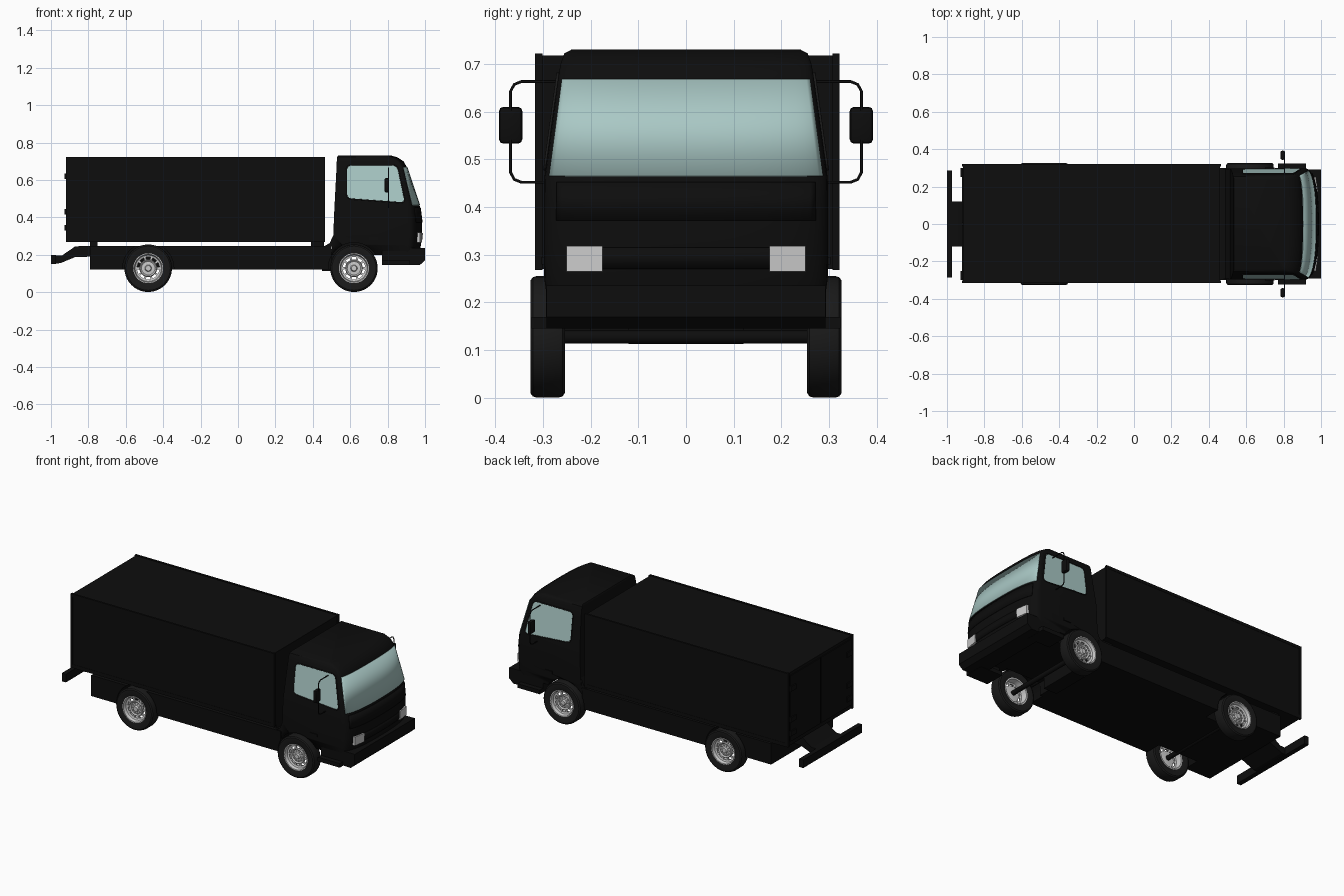
import bpy, bmesh, math
from math import sin, cos, pi, radians

if "Cube" in bpy.data.objects:
    bpy.data.objects.remove(bpy.data.objects["Cube"])


def material(name, rgb):
    m = bpy.data.materials.new(name)
    m.diffuse_color = (*rgb, 1)
    m.use_nodes = True
    m.node_tree.nodes["Principled BSDF"].inputs["Base Color"].default_value = m.diffuse_color
    return m


BLACK = material("black_paint", (0.004, 0.004, 0.004))
RUBBER = material("rubber", (0.01, 0.01, 0.01))
GLASS = material("glass", (0.40, 0.58, 0.56))


def make(name, verts, faces, mat=None, smooth=False, bevel=0, segs=2):
    me = bpy.data.meshes.new(name)
    me.from_pydata(verts, [], faces)
    bm = bmesh.new()
    bm.from_mesh(me)
    bmesh.ops.remove_doubles(bm, verts=bm.verts, dist=1e-6)
    bmesh.ops.recalc_face_normals(bm, faces=bm.faces)
    if bevel:
        bmesh.ops.bevel(bm, geom=bm.edges[:], offset=bevel, segments=segs,
                        profile=0.5, affect='EDGES')
    bm.to_mesh(me)
    bm.free()
    ob = bpy.data.objects.new(name, me)
    bpy.context.collection.objects.link(ob)
    if mat:
        me.materials.append(mat)
    if smooth:
        bpy.ops.object.select_all(action='DESELECT')
        ob.select_set(True)
        bpy.context.view_layer.objects.active = ob
        bpy.ops.object.shade_smooth_by_angle(angle=radians(35))
    return ob


def prism(name, a, b, mat=None, **kw):
    """Solid between two matching outlines."""
    n = len(a)
    faces = [[i, (i + 1) % n, (i + 1) % n + n, i + n] for i in range(n)]
    return make(name, a + b, faces + [list(range(n))[::-1], list(range(n, 2 * n))], mat, **kw)


def side_prism(name, pts, y0, y1, mat=None, **kw):
    return prism(name, [(x, y0, z) for x, z in pts], [(x, y1, z) for x, z in pts], mat, **kw)


def box(name, x0, x1, y0, y1, z0, z1, mat=BLACK, **kw):
    return side_prism(name, [(x0, z0), (x1, z0), (x1, z1), (x0, z1)], y0, y1, mat, **kw)


def lathe(name, profile, centre, mat=None, n=40, side=1):
    """Spin a closed (radius, y) profile round the y axis."""
    cx, cy, cz = centre
    m = len(profile)
    v = [(cx + r * cos(2 * pi * k / n), cy + side * y, cz + r * sin(2 * pi * k / n))
         for k in range(n) for r, y in profile]
    f = [[k * m + j, k * m + (j + 1) % m, (k + 1) % n * m + (j + 1) % m, (k + 1) % n * m + j]
         for k in range(n) for j in range(m)]
    return make(name, v, f, mat, smooth=True)


def rod(name, x, z, r, y0, y1, mat=BLACK, n=20):
    ring = [(x + r * cos(2 * pi * k / n), z + r * sin(2 * pi * k / n)) for k in range(n)]
    return side_prism(name, ring, y0, y1, mat, smooth=True)


def tube(name, pts, r, mat, closed=False):
    cu = bpy.data.curves.new(name, 'CURVE')
    cu.dimensions = '3D'
    cu.bevel_depth, cu.bevel_resolution = r, 2
    sp = cu.splines.new('POLY')
    sp.points.add(len(pts) - 1)
    for p, q in zip(sp.points, pts):
        p.co = (*q, 1)
    sp.use_cyclic_u = closed
    cu.materials.append(mat)
    ob = bpy.data.objects.new(name, cu)
    bpy.context.collection.objects.link(ob)
    bpy.ops.object.select_all(action='DESELECT')
    ob.select_set(True)
    bpy.context.view_layer.objects.active = ob
    bpy.ops.object.convert(target='MESH')


# Cab sections: height, back x, half width, corner x, nose x
SECTIONS = [(.20, .495, .290, .90, .965), (.25, .505, .297, .91, .978),
            (.31, .510, .298, .91, .985), (.40, .513, .298, .91, .983),
            (.46, .516, .297, .905, .972), (.67, .527, .268, .87, .902),
            (.70, .528, .263, .85, .885), (.722, .53, .255, .815, .85),
            (.73, .535, .240, .79, .82)]


def section(z):
    for a, b in zip(SECTIONS, SECTIONS[1:]):
        if z <= b[0]:
            t = (z - a[0]) / (b[0] - a[0])
            return [p + (q - p) * t for p, q in zip(a, b)]


def nose(z, ang, out=0):
    _, _, w, xc, xf = section(z)
    s, c = abs(sin(ang)) ** .8, max(cos(ang), 0) ** .8
    return (xc + (xf - xc) * c + out, math.copysign((w + out) * s, ang), z)


def nose_patch(name, z0, z1, limit, mat, out=.002):
    n = 24
    v = [nose(z, radians(limit) * (2 * k / n - 1), out) for z in (z0, z1) for k in range(n + 1)]
    ob = make(name, v, [[k, k + 1, k + n + 2, k + n + 1] for k in range(n)], mat, smooth=True)
    sol = ob.modifiers.new("thickness", 'SOLIDIFY')
    sol.thickness, sol.offset = .003, 0


# Cab shell
rings = []
for s in SECTIONS:
    arc = [nose(s[0], -pi / 2 + pi * k / 24) for k in range(25)]
    rings.append([(s[1], -s[2], s[0])] + arc + [(s[1], s[2], s[0])])
n = len(rings[0])
faces = [[j * n + i, j * n + (i + 1) % n, (j + 1) * n + (i + 1) % n, (j + 1) * n + i]
         for j in range(len(rings) - 1) for i in range(n)]
faces += [list(range(n)), list(range((len(rings) - 1) * n, len(rings) * n))]
cab = make("cab", [p for r in rings for p in r], faces, BLACK, smooth=True)
nose_patch("windscreen", .465, .668, 72, GLASS)
nose_patch("nose_panel", .372, .452, 62, BLACK)
nose_patch("grille_strip", .27, .315, 34, BLACK)

# Cargo body with trims, rear doors and hinges
box("cargo_box", -.915, .46, -.314, .32, .27, .718)
for s, y in ((-1, -.316), (1, .322)):
    box("roof_trim", -.92, .465, y - s * .012, y, .705, .722)
    box("floor_trim", -.92, .465, y - s * .012, y, .268, .29)
    for x in (-.92, .45):
        box("corner_post", x, x + .015, y - s * .015, y, .268, .722)
    box("rear_door", -.92, -.91, s * .005, s * .295, .295, .70)
    for z in (.345, .43, .62):
        box("door_hinge", -.927, -.915, s * .25, s * .3, z - .015, z + .015)

# Chassis
skirt = box("chassis_skirt", -.79, .50, -.30, .30, .12, .248)
box("front_body_mount", .39, .46, -.28, .28, .245, .272)
box("rear_body_mount", -.79, -.75, -.28, .28, .245, .272)
box("gearbox", .45, .54, -.12, .12, .113, .21)
side_prism("cab_rear_guard", [(.46, .245), (.49, .262), (.512, .31), (.53, .31), (.53, .245)],
           -.295, .295, BLACK)
side_prism("rear_bracket", [(-.78, .248), (-.87, .245), (-.94, .197), (-.985, .197),
                            (-.985, .153), (-.95, .155), (-.87, .188), (-.78, .19)],
           -.12, .12, BLACK)
box("rear_bumper", -1, -.972, -.287, .287, .15, .2)

# Front bumper
side_prism("front_bumper", [(.86, .148), (.972, .145), (1, .17), (1, .236), (.86, .236)],
           -.292, .292, BLACK)

# Rounded outline of a side window
corners = [(.58, .50), (.895, .477), (.852, .68), (.58, .68)]
window = []
for i, p in enumerate(corners):
    ends = []
    for q in (corners[i - 1], corners[(i + 1) % 4]):
        d = math.dist(p, q)
        ends.append([p[k] + (q[k] - p[k]) * .028 / d for k in (0, 1)])
    for t in (0, .25, .5, .75, 1):
        window.append([ends[0][k] * (1 - t) ** 2 + 2 * p[k] * t * (1 - t) + ends[1][k] * t * t
                       for k in (0, 1)])


def cab_side(z):
    return .297 - (z - .46) * .029 / .21


# Parts on both sides of the cab
for s in (-1, 1):
    inner, outer = ([(x, s * (cab_side(z) + o), z) for x, z in window] for o in (-.004, .002))
    prism("side_window", inner, outer, GLASS)
    tube("window_seal", outer, .003, RUBBER, True)
    plan = [(.93, .175), (.983, .175), (.972, .25), (.93, .25)]
    prism("headlight", [(x, s * y, .265) for x, y in plan], [(x, s * y, .318) for x, y in plan])
    box("cab_step", .77, .92, s * .2, s * .324, .145, .17)
    box("lower_cab_side", .77, .90, s * .22, s * .293, .165, .24)
    box("door_handle", .70, .75, s * .29, s * .303, .28, .295)
    tube("mirror_arm", [(.805, s * y, z) for y, z in
                        [(.255, .663), (.345, .663), (.36, .657), (.368, .642), (.368, .473),
                         (.36, .458), (.345, .452), (.28, .452)]], .003, BLACK)
    box("mirror_head", .783, .808, s * .343, s * .392, .533, .61, bevel=.009, smooth=True)

# Wheels, axles and wheel wells
TYRE = [(.078, -.03), (.1, -.036), (.118, -.036), (.125, -.031), (.127, -.024), (.127, .024),
        (.125, .031), (.118, .036), (.1, .036), (.078, .03)]
BARREL = [(.08, -.032), (.08, .034), (.075, .034), (.07, .016), (.06, .012), (.06, .006),
          (.068, .004), (.072, -.032)]
HUB = [(.0001, .0), (.0001, .024), (.014, .024), (.018, .014), (.036, .012), (.043, .018),
       (.047, .014), (.047, .004)]
for x, label, body in ((-.48, "rear", skirt), (.62, "front", cab)):
    rod(label + "_axle", x, .128, .014, -.285, .285)
    for s in (-1, 1):
        c = (x, s * .29, .128)
        lathe(label + "_tyre", TYRE, c, RUBBER, side=s)
        lathe(label + "_rim", BARREL, c, side=s)
        lathe(label + "_hub", HUB, c, n=30, side=s)
        for k in range(10):
            a = 2 * pi * k / 10
            p, q = [], []
            for r, d in ((.044, -.12), (.064, -.09), (.064, .09), (.044, .12)):
                px, pz = x + r * cos(a + d), .128 + r * sin(a + d)
                p.append((px, s * .296, pz))
                q.append((px, s * .304, pz))
            prism(label + "_rim_spoke", p, q)
            rod(label + "_wheel_nut", x + .028 * cos(a), .128 + .028 * sin(a), .004,
                s * .3, s * .309, None, 6)
        well = rod(label + "_well_cutter", x, .128, .137, s * .2, s * .4, None, 40)
        well.hide_render = True
        well.display_type = 'WIRE'
        for target in {body, skirt}:
            cut = target.modifiers.new("wheel_well", 'BOOLEAN')
            cut.object, cut.operation, cut.solver = well, 'DIFFERENCE', 'EXACT'
